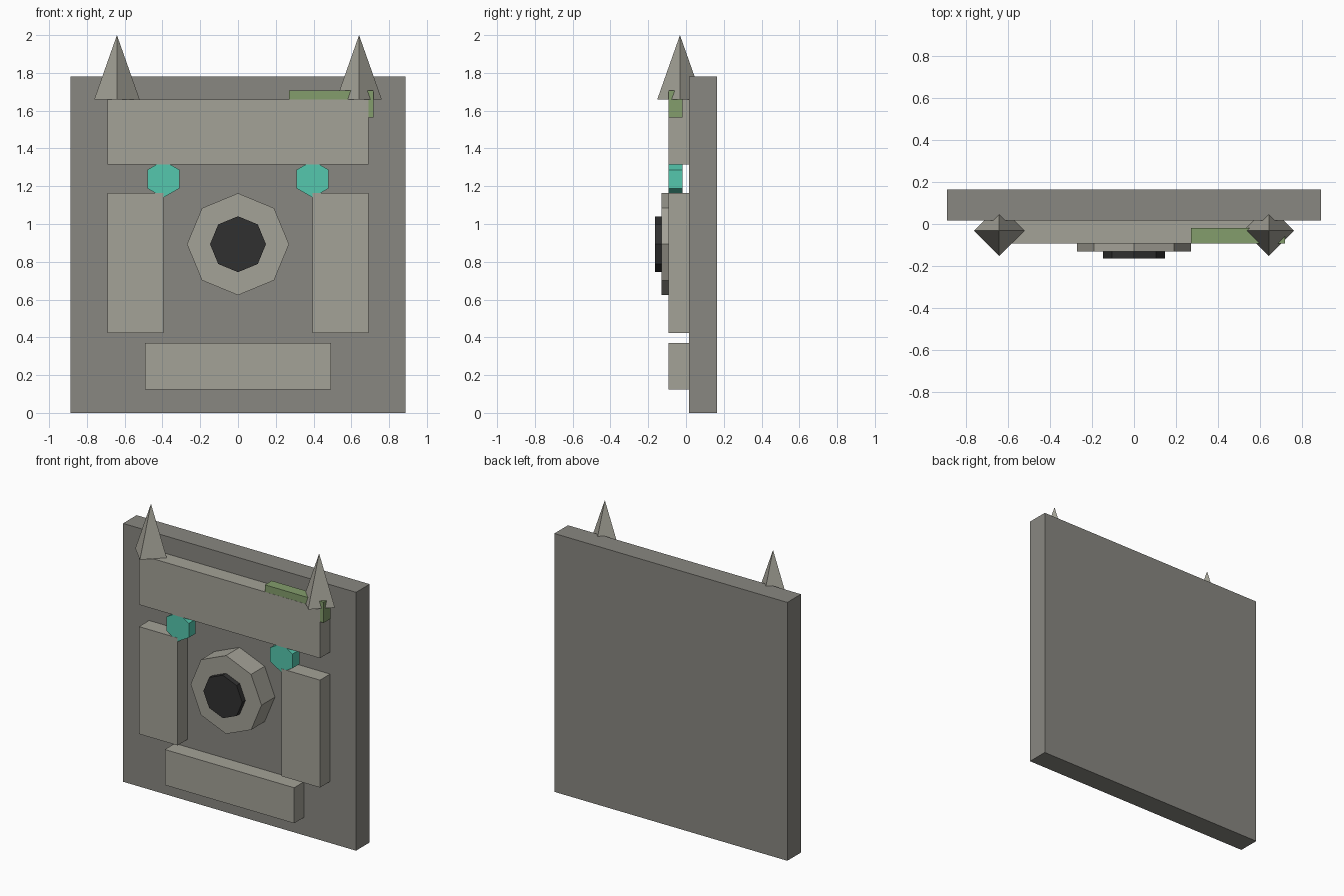
import bpy, bmesh, math

if "Cube" in bpy.data.objects:
    bpy.data.objects.remove(bpy.data.objects["Cube"])


def material(name, rgb):
    m = bpy.data.materials.new(name)
    m.diffuse_color = (*rgb, 1)
    m.use_nodes = True
    m.node_tree.nodes["Principled BSDF"].inputs["Base Color"].default_value = m.diffuse_color
    return m


WALL = material("dark_stone", (0.25, 0.245, 0.22))
STONE = material("light_stone", (0.37, 0.36, 0.31))
TEAL = material("teal_crystal", (0.09, 0.57, 0.42))
MOSS = material("moss_green", (0.23, 0.34, 0.15))
DARK = material("dark_core", (0.03, 0.03, 0.03))


def finish(name, bm, mat):
    bmesh.ops.recalc_face_normals(bm, faces=bm.faces)
    me = bpy.data.meshes.new(name)
    bm.to_mesh(me)
    bm.free()
    me.materials.append(mat)
    ob = bpy.data.objects.new(name, me)
    bpy.context.collection.objects.link(ob)


def prism(name, profile, y0, y1, mat):
    """Extrude an x/z outline from y0 to y1."""
    bm = bmesh.new()
    face = bm.faces.new([bm.verts.new((x, y0, z)) for x, z in profile])
    geom = bmesh.ops.extrude_face_region(bm, geom=[face])["geom"]
    verts = [g for g in geom if isinstance(g, bmesh.types.BMVert)]
    bmesh.ops.translate(bm, verts=verts, vec=(0, y1 - y0, 0))
    if len(bm.faces) == len(profile) + 1:      # keep the front cap closed
        bm.faces.new([v for v in bm.verts if abs(v.co.y - y0) < 1e-5])
    finish(name, bm, mat)


def block(name, x0, x1, z0, z1, y0, y1, mat):
    prism(name, [(x0, z0), (x1, z0), (x1, z1), (x0, z1)], y0, y1, mat)


def disc(name, x, z, r, sides, y0, y1, mat):
    """Regular polygon prism facing the front, one corner pointing up."""
    angles = [2 * math.pi * i / sides for i in range(sides)]
    prism(name, [(x + r * math.sin(a), z + r * math.cos(a)) for a in angles],
          y0, y1, mat)


FACE, BACK = -0.093, 0.017   # front of the raised blocks, front of the slab

# Slab and raised blocks
block("back_slab", -0.888, 0.888, 0, 1.78, BACK, 0.165, WALL)
block("lintel", -0.69, 0.69, 1.315, 1.66, FACE, BACK, STONE)
block("sill", -0.493, 0.493, 0.125, 0.37, FACE, BACK, STONE)

# Central boss
disc("boss_ring", 0, 0.893, 0.27, 8, -0.13, BACK, STONE)
disc("boss_core", 0, 0.893, 0.148, 8, -0.165, -0.09, DARK)

# Paired pillars, crystals and spikes
for side, s in (("left", -1), ("right", 1)):
    xs = sorted((s * 0.395, s * 0.69))
    block(side + "_pillar", *xs, 0.424, 1.164, FACE, BACK, STONE)
    disc(side + "_crystal", s * 0.395, 1.238, 0.098, 6, FACE + 0.001, -0.018, TEAL)
    bm = bmesh.new()
    bmesh.ops.create_cone(bm, cap_ends=True, segments=4, radius1=0.12,
                          radius2=0, depth=0.34)
    bmesh.ops.remove_doubles(bm, verts=bm.verts, dist=1e-4)
    bmesh.ops.translate(bm, verts=bm.verts, vec=(s * 0.641, -0.032, 1.83))
    finish(side + "_spike", bm, STONE)

# Moss on the lintel corner
block("moss_patch", 0.27, 0.717, 1.565, 1.708, FACE + 0.001, -0.018, MOSS)
